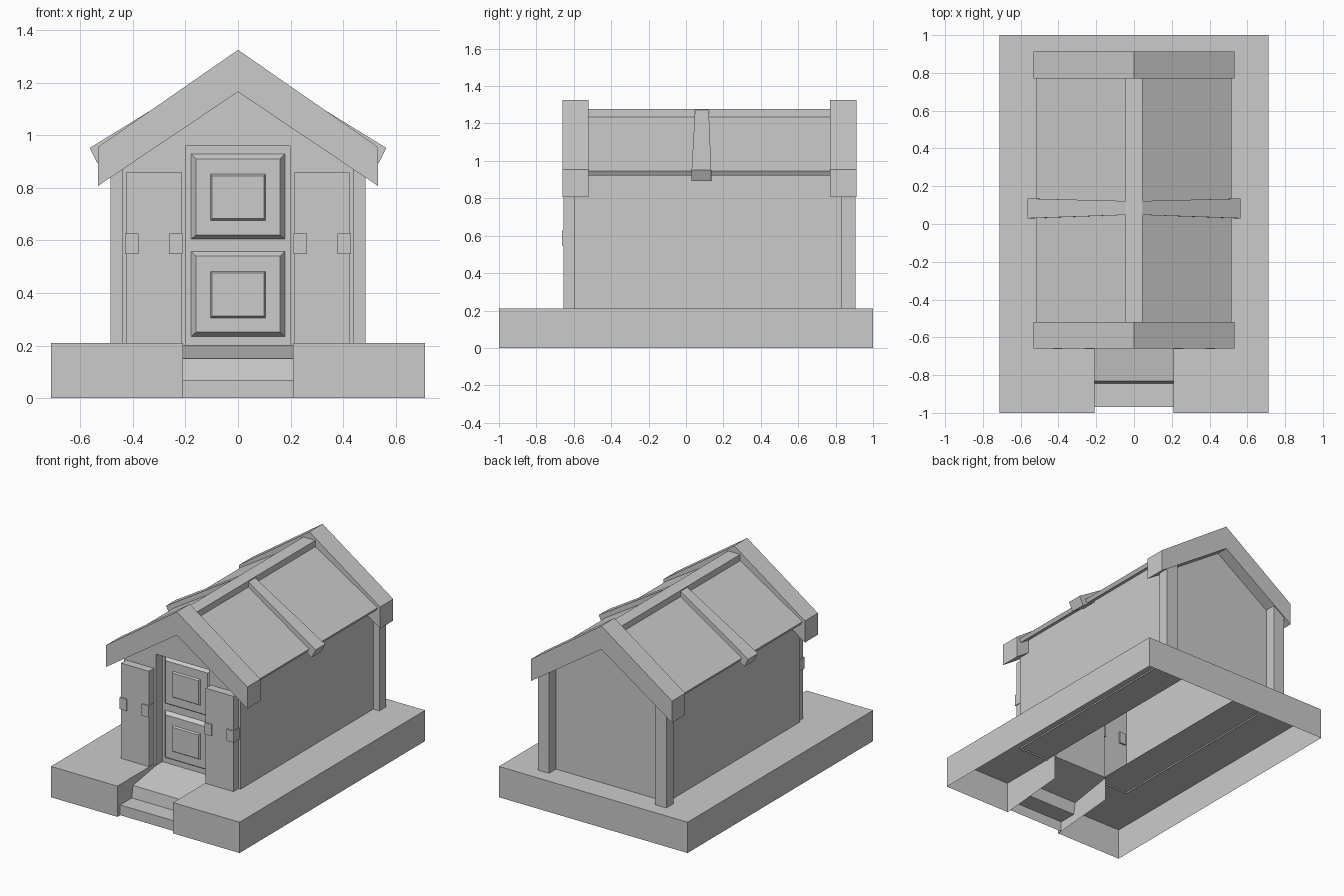
import bpy, bmesh
from mathutils import Vector

if "Cube" in bpy.data.objects:
    bpy.data.objects.remove(bpy.data.objects["Cube"], do_unlink=True)

grey = bpy.data.materials.new("plain_grey")
grey.use_nodes = True
GREY = (0.6, 0.6, 0.6, 1)
grey.diffuse_color = GREY
grey.node_tree.nodes["Principled BSDF"].inputs["Base Color"].default_value = GREY


def finish(name, bm, mirror=False):
    mesh = bpy.data.meshes.new(name)
    bm.to_mesh(mesh)
    bm.free()
    mesh.materials.append(grey)
    ob = bpy.data.objects.new(name, mesh)
    bpy.context.collection.objects.link(ob)
    if mirror:
        ob.modifiers.new("mirror", 'MIRROR').use_axis[0] = True
    return ob


def sheet(name, faces, inside, mirror=False):
    """Open shell whose faces all point away from an inside point."""
    bm = bmesh.new()
    for pts in faces:
        f = bm.faces.new([bm.verts.new(p) for p in pts])
        f.normal_update()
        if f.normal.dot(f.calc_center_median() - Vector(inside)) < 0:
            f.normal_flip()
    bmesh.ops.remove_doubles(bm, verts=bm.verts, dist=0.0001)
    return finish(name, bm, mirror)


def prism(name, profile, y0, y1, mirror=False):
    """Closed solid from an (x, z) profile running along y."""
    bm = bmesh.new()
    front = [bm.verts.new((x, y0, z)) for x, z in profile]
    back = [bm.verts.new((x, y1, z)) for x, z in profile]
    bm.faces.new(front)
    bm.faces.new(back[::-1])
    for i in range(len(front)):
        j = (i + 1) % len(front)
        bm.faces.new((front[j], front[i], back[i], back[j]))
    bmesh.ops.recalc_face_normals(bm, faces=bm.faces)
    return finish(name, bm, mirror)


def box(name, x0, x1, y0, y1, z0, z1, mirror=False):
    return prism(name, [(x0, z0), (x1, z0), (x1, z1), (x0, z1)], y0, y1, mirror)


def flat(x0, x1, y0, y1, z):
    return [(x0, y0, z), (x1, y0, z), (x1, y1, z), (x0, y1, z)]


def ring(w, z0, z1, y):
    return [(-w, y, z0), (w, y, z0), (w, y, z1), (-w, y, z1)]


# Main dimensions
BX, TOP = 0.712, 0.21            # plinth half width, height
WX, WF, WB = 0.44, -0.60, 0.83   # wall half width, front, back
NX, DX, DY = 0.21, 0.20, -0.53   # step notch, doorway, door depth
EAVE, RIDGE, LINTEL = 0.965, 1.235, 0.96
SILL = 0.2                       # walls reach just below the plinth top

# Hollow plinth with a notch for the steps, left open below the house middle
sheet("plinth", [
    flat(NX, BX, -1, 1, TOP),
    flat(0, NX, WB, 1, TOP),
    [(BX, -1, 0), (BX, 1, 0), (BX, 1, TOP), (BX, -1, TOP)],
    [(NX, -1, 0), (BX, -1, 0), (BX, -1, TOP), (NX, -1, TOP)],
    [(0, 1, 0), (BX, 1, 0), (BX, 1, TOP), (0, 1, TOP)],
    [(NX, -1, 0), (NX, -0.97, 0), (NX, DY, 0.04), (NX, DY, TOP), (NX, -1, TOP)],
], (0.45, -0.5, 0.1), True)

# Steps and entrance ramp
steps = [(-0.97, 0), (-0.97, 0.07), (-0.845, 0.07), (-0.832, 0.15), (DY, SILL)]
sheet("steps", [[(-NX, a, b), (NX, a, b), (NX, c, d), (-NX, c, d)]
                for (a, b), (c, d) in zip(steps, steps[1:])], (0, -0.5, 0))

# Hollow walls with a recessed doorway
sheet("walls", [
    [(WX, WF, SILL), (WX, WB, SILL), (WX, WB, EAVE), (WX, WF, EAVE)],
    [(0, WB, SILL), (WX, WB, SILL), (WX, WB, EAVE), (0, WB, RIDGE)],
    [(DX, WF, SILL), (WX, WF, SILL), (WX, WF, EAVE), (0, WF, RIDGE),
     (0, WF, LINTEL), (DX, WF, LINTEL)],
    [(DX, WF, SILL), (DX, DY, SILL), (DX, DY, LINTEL), (DX, WF, LINTEL)],
    flat(0, DX, WF, DY, LINTEL)], (0.3, 0, 1), True)

# Door with two raised panels, each with a raised centre
sheet("door", [ring(DX, SILL, LINTEL, DY)], (0, 0, 0.5))
for label, low in (("lower", 0.235), ("upper", 0.605)):
    high = low + 0.323
    rings = [ring(0.178, low, high, DY), ring(0.16, low + 0.016, high - 0.018, DY - 0.025),
             ring(0.104, low + 0.07, high - 0.076, DY - 0.025),
             ring(0.098, low + 0.078, high - 0.082, DY - 0.037)]
    faces = [[a[i], a[(i + 1) % 4], b[(i + 1) % 4], b[i]]
             for a, b in zip(rings, rings[1:]) for i in range(4)]
    sheet(label + "_door_panel", faces + [rings[-1]], (0, 0, (low + high) / 2))

# Open shutters, brackets and back corner posts
box("shutters", 0.215, 0.425, -0.655, WF, TOP, 0.86, True)
box("inner_brackets", 0.212, 0.263, -0.662, -0.59, 0.548, 0.627, True)
box("outer_brackets", 0.378, 0.43, -0.662, -0.59, 0.548, 0.627, True)
box("back_posts", 0.4, 0.485, WB, 0.905, TOP, 0.9, True)

# Gable boards
gable = [(0, 1.325), (0.533, 0.955), (0.533, 0.807), (0, 1.165),
         (-0.533, 0.807), (-0.533, 0.955)]
prism("front_gable_board", gable, -0.66, -0.52)
prism("back_gable_board", gable, 0.77, 0.912)

# Roof slopes with square-cut eaves, and the ridge beam
prism("roof_slopes", [(0, 1.263), (0.515, 0.945), (0.502, 0.922), (0, 1.235)],
      -0.52, 0.77, True)
box("ridge_beam", -0.045, 0.045, -0.52, 0.77, 1.2, 1.278)

# Tapered roof straps, widening towards the eaves
straps = prism("roof_straps", [(0.04, 1.274), (0.564, 0.952), (0.535, 0.893), (0.04, 1.2)],
               0.03, 0.135, True)
for v in straps.data.vertices:
    if v.co.x < 0.1:
        v.co.y = 0.085 + (v.co.y - 0.0825) * 0.7
